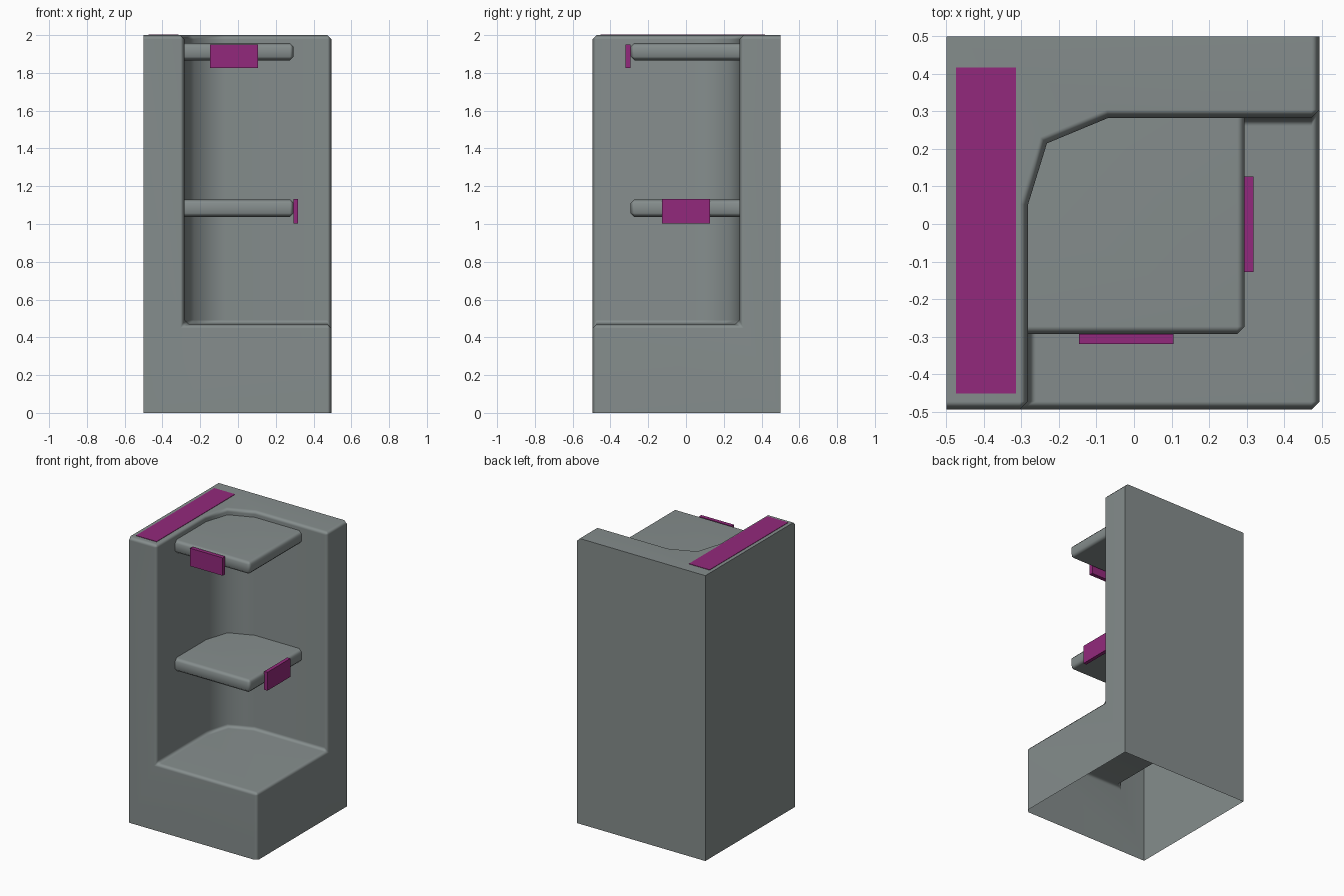
import bpy, bmesh

if "Cube" in bpy.data.objects:
    bpy.data.objects.remove(bpy.data.objects["Cube"])

def material(name, rgb):
    m = bpy.data.materials.new(name)
    m.diffuse_color = (*rgb, 1)
    m.use_nodes = True
    m.node_tree.nodes["Principled BSDF"].inputs["Base Color"].default_value = m.diffuse_color
    return m

GREY = material("slate grey", (0.235, 0.267, 0.265))
PURPLE = material("purple", (0.29, 0.022, 0.20))

L, R, F, B = -0.5, 0.495, -0.495, 0.5      # outer limits
IX, IY = -0.283, 0.283                     # niche wall planes
FLOOR, TOP = 0.47, 2.0
CORNER = [(IX, 0.05), (-0.232, 0.215), (-0.068, IY)]   # faceted inner corner

def finish(bm, name, mat, smooth=True):
    me = bpy.data.meshes.new(name)
    bm.to_mesh(me)
    bm.free()
    ob = bpy.data.objects.new(name, me)
    bpy.context.collection.objects.link(ob)
    me.materials.append(mat)
    if smooth:
        bpy.ops.object.select_all(action='DESELECT')
        ob.select_set(True)
        bpy.context.view_layer.objects.active = ob
        bpy.ops.object.shade_smooth_by_angle(angle=0.9)
        ob.modifiers.new("weighted", 'WEIGHTED_NORMAL').keep_sharp = True
    return ob

def bevel(bm, edges, width):
    bmesh.ops.bevel(bm, geom=edges, offset=width, segments=1,
                    affect='EDGES', profile=0.5, clamp_overlap=True)

def on(elem, axis, value):
    return all(abs(v.co[axis] - value) < 1e-4 for v in elem.verts)

def box(name, lo, hi, mat):
    bm = bmesh.new()
    bmesh.ops.create_cube(bm, size=1)
    for v in bm.verts:
        v.co = [lo[i] if v.co[i] < 0 else hi[i] for i in range(3)]
    return finish(bm, name, mat, smooth=False)

# cabinet: hollow box with a niche cut from its front right corner
bm = bmesh.new()
niche = [(IX, F)] + CORNER + [(R, IY)]
lo = [bm.verts.new((x, y, FLOOR)) for x, y in niche]
hi = [bm.verts.new((x, y, TOP)) for x, y in niche]
base = [bm.verts.new((x, y, 0)) for x, y in ((L, F), (R, F), (R, B), (L, B))]
tfl, tbr, tbl = [bm.verts.new((x, y, TOP)) for x, y in ((L, F), (R, B), (L, B))]
step = bm.verts.new((R, F, FLOOR))
for i in range(len(niche) - 1):
    bm.faces.new((lo[i], lo[i + 1], hi[i + 1], hi[i]))
bm.faces.new(lo + [step])                                   # niche floor
bm.faces.new([tfl] + hi + [tbr, tbl])                       # top
bm.faces.new((base[0], base[1], step, lo[0], hi[0], tfl))   # front
bm.faces.new((base[1], base[2], tbr, hi[-1], lo[-1], step)) # right
bm.faces.new((base[2], base[3], tbl, tbr))                  # back
bm.faces.new((base[3], base[0], tfl, tbl))                  # left
bottom = bm.faces.new(base)
bmesh.ops.recalc_face_normals(bm, faces=bm.faces[:])
wall_edges = [(lo[i], hi[i]) for i in (1, 2, 3)]            # facet creases stay
creases = [bm.edges.get(p) for p in wall_edges]
rim = [e for e in bm.edges if e not in creases
       and not any(on(f, 0, L) or on(f, 1, B) or on(f, 2, 0) for f in e.link_faces)]
bmesh.ops.delete(bm, geom=[bottom], context='FACES_ONLY')
bevel(bm, rim, 0.022)
finish(bm, "cabinet", GREY)

# two shelves fitted into the faceted corner
def shelf(name, z0, z1):
    bm = bmesh.new()
    x1, y0 = 0.295, -0.293
    pts = [(IX, y0)] + CORNER + [(x1, IY), (x1, y0)]
    face = bm.faces.new([bm.verts.new((x, y, z0)) for x, y in pts])
    ext = bmesh.ops.extrude_face_region(bm, geom=[face])
    for v in ext["geom"]:
        if isinstance(v, bmesh.types.BMVert):
            v.co.z = z1
    bmesh.ops.recalc_face_normals(bm, faces=bm.faces[:])
    free = [e for e in bm.edges
            if (on(e, 0, x1) or on(e, 1, y0)) and not on(e, 0, IX) and not on(e, 1, IY)]
    bevel(bm, free, 0.02)
    finish(bm, name, GREY)

shelf("upper_shelf", 1.866, 1.958)
shelf("lower_shelf", 1.037, 1.131)

# purple labels
box("upper_label", (-0.147, -0.32, 1.825), (0.105, -0.293, 1.95), PURPLE)
box("lower_label", (0.293, -0.128, 1.003), (0.318, 0.126, 1.132), PURPLE)
box("top_strip", (-0.475, -0.452, 1.998), (-0.315, 0.417, 2.003), PURPLE)
